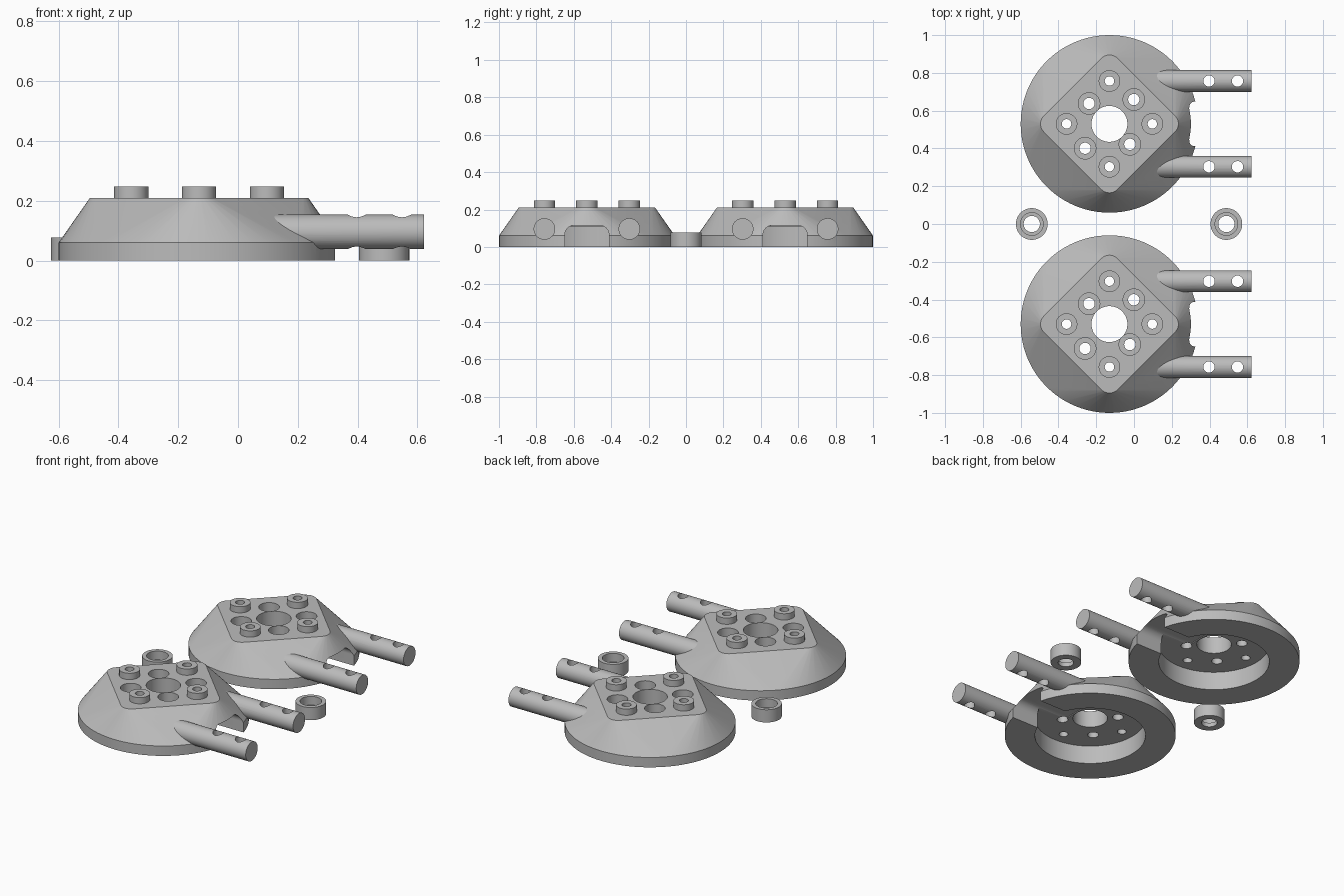
import bpy, bmesh, math
from mathutils import Vector, Matrix

if "Cube" in bpy.data.objects:
    bpy.data.objects.remove(bpy.data.objects["Cube"])

grey = bpy.data.materials.new("mid grey")
grey.diffuse_color = (0.5, 0.5, 0.5, 1)
grey.use_nodes = True
grey.node_tree.nodes["Principled BSDF"].inputs["Base Color"].default_value = grey.diffuse_color


def make(name, bm):
    bmesh.ops.recalc_face_normals(bm, faces=bm.faces[:])
    me = bpy.data.meshes.new(name)
    bm.to_mesh(me)
    bm.free()
    me.materials.append(grey)
    ob = bpy.data.objects.new(name, me)
    bpy.context.collection.objects.link(ob)
    return ob


def cylinder(name, r, a, b, seg=48):
    """Cylinder of radius r from point a to point b."""
    a, b = Vector(a), Vector(b)
    rot = Vector((0, 0, 1)).rotation_difference(b - a).to_matrix().to_4x4()
    bm = bmesh.new()
    bmesh.ops.create_cone(bm, cap_ends=True, segments=seg, radius1=r, radius2=r,
                          depth=(b - a).length,
                          matrix=Matrix.Translation((a + b) / 2) @ rot)
    return make(name, bm)


def upright(r, x, y, z0, z1, seg=48):
    return cylinder("tool", r, (x, y, z0), (x, y, z1), seg)


def combine(ob, tool, op):
    """Boolean a tool into an object, apply it and remove the tool."""
    mod = ob.modifiers.new(op, 'BOOLEAN')
    mod.operation, mod.object, mod.solver = op, tool, 'EXACT'
    bpy.context.view_layer.objects.active = ob
    bpy.ops.object.modifier_apply(modifier=mod.name)
    bpy.data.objects.remove(tool)


def smooth(ob):
    bpy.ops.object.select_all(action='DESELECT')
    ob.select_set(True)
    bpy.context.view_layer.objects.active = ob
    bpy.ops.object.shade_smooth_by_angle(angle=math.radians(25))


def rounded_corner(cx, cy, r, start, n=10):
    return [(cx + r * math.cos(start + math.pi / 2 * i / n),
             cy + r * math.sin(start + math.pi / 2 * i / n)) for i in range(n + 1)]


def base_body():
    """Round rim blending into a smaller rounded diamond on top."""
    bm = bmesh.new()
    for z in (0, 0.06):
        for i in range(96):
            t = 2 * math.pi * i / 96
            bm.verts.new((0.47 * math.cos(t), 0.47 * math.sin(t), z))
    corner_r, reach = 0.06, 0.305
    for k in range(4):
        t = k * math.pi / 2
        for x, y in rounded_corner(reach * math.cos(t), reach * math.sin(t),
                                   corner_r, t - math.pi / 4):
            bm.verts.new((x, y, 0.21))
    bmesh.ops.convex_hull(bm, input=bm.verts[:])
    bmesh.ops.dissolve_limit(bm, angle_limit=0.002, verts=bm.verts[:], edges=bm.edges[:])
    return make("mount_base", bm)


def slot_tool():
    """Arch-topped channel running out along +x."""
    half, top, r = 0.118, 0.115, 0.05
    pts = [(half, -0.1)] + rounded_corner(half - r, top - r, r, 0)
    pts += rounded_corner(r - half, top - r, r, math.pi / 2) + [(-half, -0.1)]
    bm = bmesh.new()
    face = bm.faces.new([bm.verts.new((0.1, y, z)) for y, z in pts])
    ext = bmesh.ops.extrude_face_region(bm, geom=[face])
    bmesh.ops.translate(bm, vec=(0.5, 0, 0),
                        verts=[v for v in ext["geom"] if isinstance(v, bmesh.types.BMVert)])
    return make("tool", bm)


# Mount: body, two side rods and four top bosses
mount = base_body()
for s in (-1, 1):
    y = 0.227 * s
    combine(mount, cylinder("rod", 0.0575, (0.2, y, 0.096), (0.752, y, 0.096)), 'UNION')
bosses = [(0.227, 0), (-0.227, 0), (0, 0.227), (0, -0.227)]
for x, y in bosses:
    combine(mount, upright(0.057, x, y, 0.15, 0.248), 'UNION')

# Underside pocket, side channel and centre bore
combine(mount, upright(0.304, 0, 0, -0.1, 0.11, 96), 'DIFFERENCE')
combine(mount, slot_tool(), 'DIFFERENCE')
combine(mount, upright(0.095, 0, 0, -0.1, 0.4, 64), 'DIFFERENCE')

# Boss holes, counterbored screw holes and rod cross holes
for x, y in bosses:
    combine(mount, upright(0.025, x, y, -0.1, 0.4, 32), 'DIFFERENCE')
for x, y in [(-0.108, 0.108), (0.129, 0.129), (-0.129, -0.129), (0.108, -0.108)]:
    combine(mount, upright(0.057, x, y, 0.155, 0.4), 'DIFFERENCE')
    combine(mount, upright(0.03, x, y, -0.1, 0.4, 32), 'DIFFERENCE')
for s in (-1, 1):
    for x in (0.527, 0.678):
        combine(mount, upright(0.03, x, 0.227 * s, -0.1, 0.4, 32), 'DIFFERENCE')
smooth(mount)

# Second mount
mount.location = (-0.13, 0.53, 0)
second = mount.copy()
second.name = "mount_base_front"
second.location.y = -0.53
bpy.context.collection.objects.link(second)

# Two loose stepped spacers
for name, x in (("spacer_left", -0.541), ("spacer_right", 0.489)):
    ring = cylinder(name, 0.084, (x, 0, 0), (x, 0, 0.077), 64)
    combine(ring, upright(0.06, x, 0, 0.025, 0.2), 'DIFFERENCE')
    combine(ring, upright(0.043, x, 0, -0.1, 0.2), 'DIFFERENCE')
    smooth(ring)
